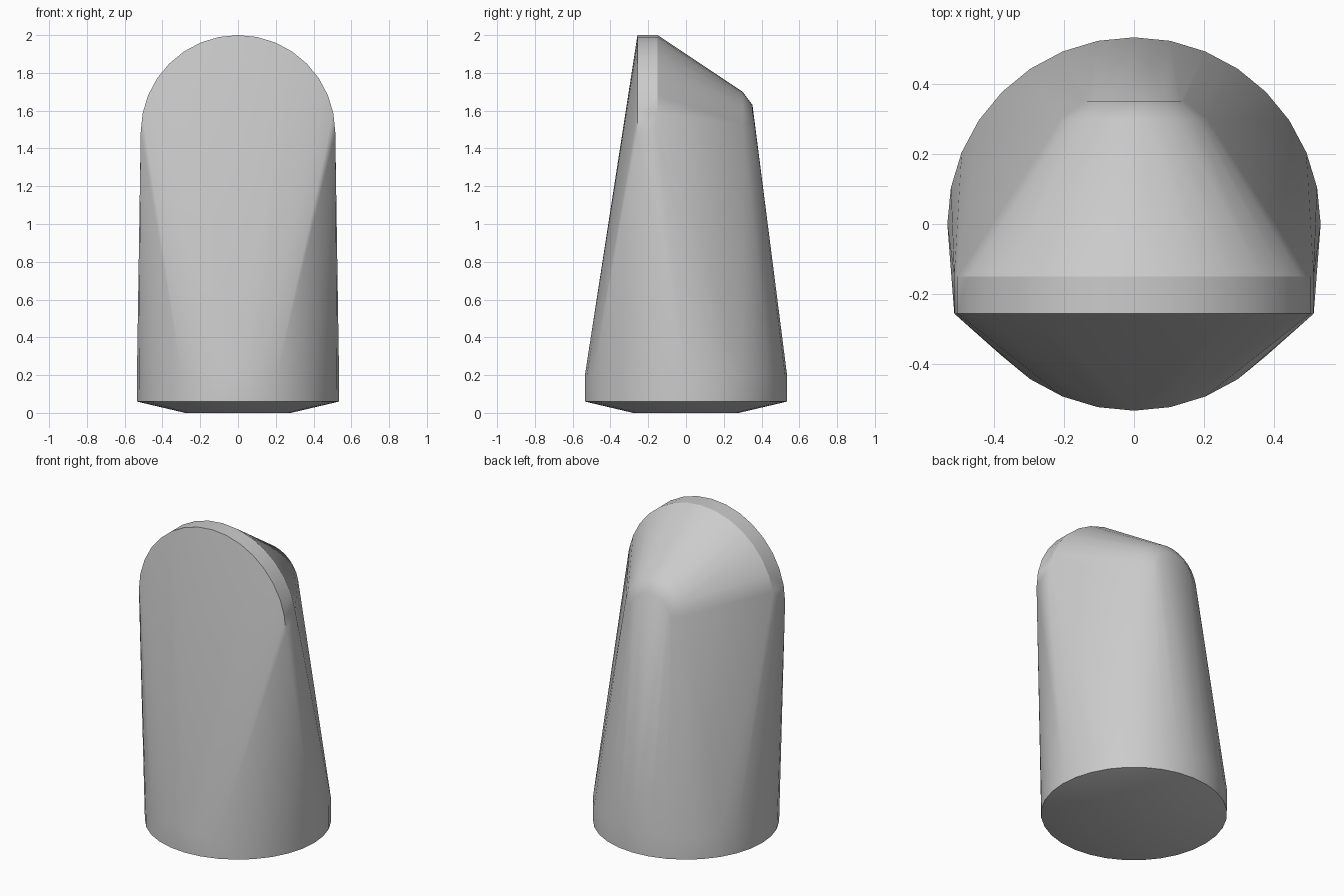
import bpy, bmesh, math

cube = bpy.data.objects.get("Cube")
if cube:
    bpy.data.objects.remove(cube, do_unlink=True)

SEG = 32
HEAD_Z = 1.485

grey = bpy.data.materials.new("light_grey")
grey.use_nodes = True
colour = (0.6, 0.6, 0.6, 1)
grey.diffuse_color = colour
grey.node_tree.nodes["Principled BSDF"].inputs["Base Color"].default_value = colour


def circle(bm, radius, place):
    """Add a ring of points; place maps circle coordinates into 3D."""
    for i in range(SEG):
        a = math.tau * i / SEG
        bm.verts.new(place(radius * math.cos(a), radius * math.sin(a)))


bm = bmesh.new()

# Round base with a shallow tapered underside
for radius, z in ((0.28, 0), (0.535, 0.06), (0.535, 0.2)):
    circle(bm, radius, lambda u, v: (u, v, z))

# Upright head discs, narrowing towards a rounded back
for radius, y in ((0.515, -0.257), (0.515, -0.15), (0.215, 0.3), (0.145, 0.352)):
    circle(bm, radius, lambda u, v: (u, y, HEAD_Z + v))

# Stretch one skin over all rings
hull = bmesh.ops.convex_hull(bm, input=bm.verts)
loose = [v for v in bm.verts if not v.link_faces]
bmesh.ops.delete(bm, geom=loose, context="VERTS")
bmesh.ops.dissolve_limit(bm, angle_limit=math.radians(0.5),
                         verts=bm.verts, edges=bm.edges)
bmesh.ops.recalc_face_normals(bm, faces=bm.faces)

mesh = bpy.data.meshes.new("tapered_body")
bm.to_mesh(mesh)
bm.free()
mesh.materials.append(grey)
body = bpy.data.objects.new("tapered_body", mesh)
bpy.context.collection.objects.link(body)

# Smooth sides, crisp rims
bpy.ops.object.select_all(action="DESELECT")
body.select_set(True)
bpy.context.view_layer.objects.active = body
bpy.ops.object.shade_smooth_by_angle(angle=math.radians(30))
